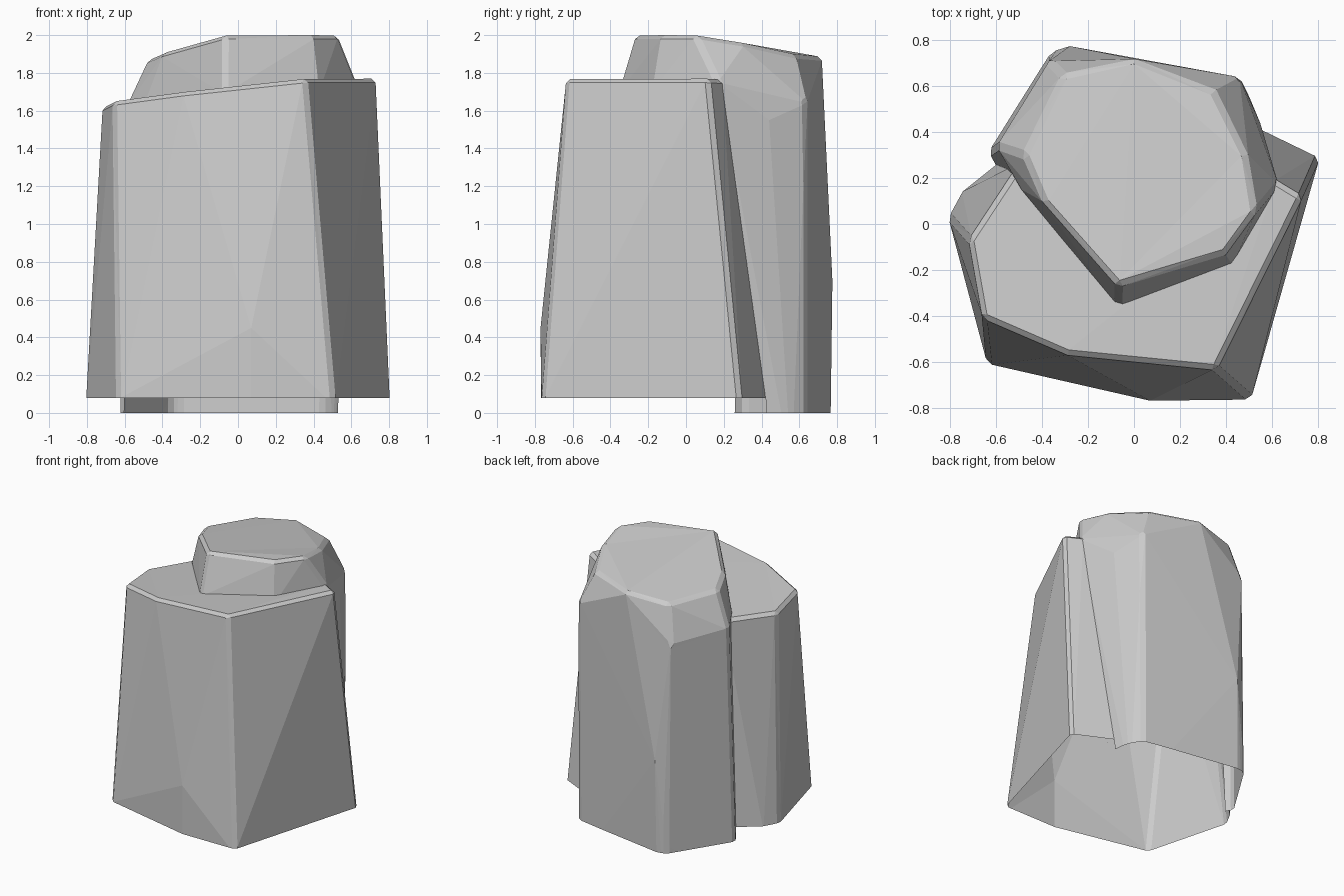
import bpy, bmesh
from mathutils import Vector
from mathutils.bvhtree import BVHTree

if "Cube" in bpy.data.objects:
    bpy.data.objects.remove(bpy.data.objects["Cube"])

LOW = -0.3  # both rocks are built deeper, then trimmed at their own floor


def rock(name, base, upper):
    """Faceted convex rock: base outline plus upper corner points, with worn edges."""
    bm = bmesh.new()
    for x, y in base:
        bm.verts.new((x, y, LOW))
        bm.verts.new((x, y, 0.05))
    for p in upper:
        bm.verts.new(p)
    res = bmesh.ops.convex_hull(bm, input=bm.verts[:])
    junk = {g for g in res["geom_interior"] + res["geom_unused"] if isinstance(g, bmesh.types.BMVert)}
    bmesh.ops.delete(bm, geom=list(junk), context='VERTS')
    bmesh.ops.dissolve_limit(bm, angle_limit=0.07, verts=bm.verts[:], edges=bm.edges[:])
    sharp = [e for e in bm.edges if e.is_manifold and e.calc_face_angle() > 0.6]
    bmesh.ops.bevel(bm, geom=sharp, offset=0.022, segments=1, affect='EDGES', clamp_overlap=True)
    bmesh.ops.triangulate(bm, faces=bm.faces[:])
    bmesh.ops.recalc_face_normals(bm, faces=bm.faces[:])
    me = bpy.data.meshes.new(name)
    bm.to_mesh(me)
    bm.free()
    ob = bpy.data.objects.new(name, me)
    bpy.context.collection.objects.link(ob)
    return ob


# Broad front rock with a tilted top
front = rock("front_rock",
    [(-.81, .03), (-.64, -.61), (.07, -.765), (.51, -.765), (.81, .29), (.50, .44),
     (-.40, .42), (-.60, .26), (-.75, .14)],
    [(-.72, -.07, 1.62), (-.66, -.41, 1.65), (-.29, -.57, 1.70), (.36, -.635, 1.77),
     (.735, .12, 1.77), (.62, .19, 1.765), (-.49, .28, 1.63),
     (.07, -.77, .45), (.49, -.755, .3)])

# Taller back rock with chipped upper corners
back = rock("back_rock",
    [(-.64, .31), (-.58, .20), (-.36, .75), (-.29, .762), (.45, .64), (.50, .56),
     (.52, .40), (.48, .20), (-.07, -.30)],
    [(-.28, .775, .7), (.49, .59, 1.0), (-.37, .71, 1.58), (-.60, .34, 1.62),
     (.46, .64, 1.64), (.55, .44, 1.55), (.63, .17, 1.75), (.43, -.18, 1.70),
     (-.07, -.36, 1.70), (-.49, .15, 1.65),
     (-.39, .09, 1.91), (-.07, -.27, 2), (.40, -.13, 2), (.53, .05, 2), (.49, .30, 1.96),
     (.35, .58, 1.895), (0, .72, 1.885), (-.31, .65, 1.85), (-.48, .30, 1.87)])


def trimmed(ob, other, floor):
    """Outer shell of ob: buried faces removed, open underneath."""
    mod = ob.modifiers.new("cut", 'BOOLEAN')
    mod.operation, mod.solver, mod.object = 'DIFFERENCE', 'EXACT', other
    dg = bpy.context.evaluated_depsgraph_get()
    bm = bmesh.new()
    bm.from_object(ob, dg)
    ob.modifiers.remove(mod)
    bmesh.ops.triangulate(bm, faces=bm.faces[:])
    tree = BVHTree.FromObject(other, dg)
    buried = [f for f in bm.faces if tree.find_nearest(f.calc_center_median())[3] < 1e-4]
    bmesh.ops.delete(bm, geom=buried, context='FACES')
    bmesh.ops.bisect_plane(bm, geom=bm.verts[:] + bm.edges[:] + bm.faces[:],
                           plane_co=(0, 0, floor), plane_no=(0, 0, 1), clear_inner=True)
    return bm


shells = [(front, trimmed(front, back, 0.08)), (back, trimmed(back, front, 0.0))]
for ob, bm in shells:
    bm.to_mesh(ob.data)
    bm.free()
    ob.data.update()
